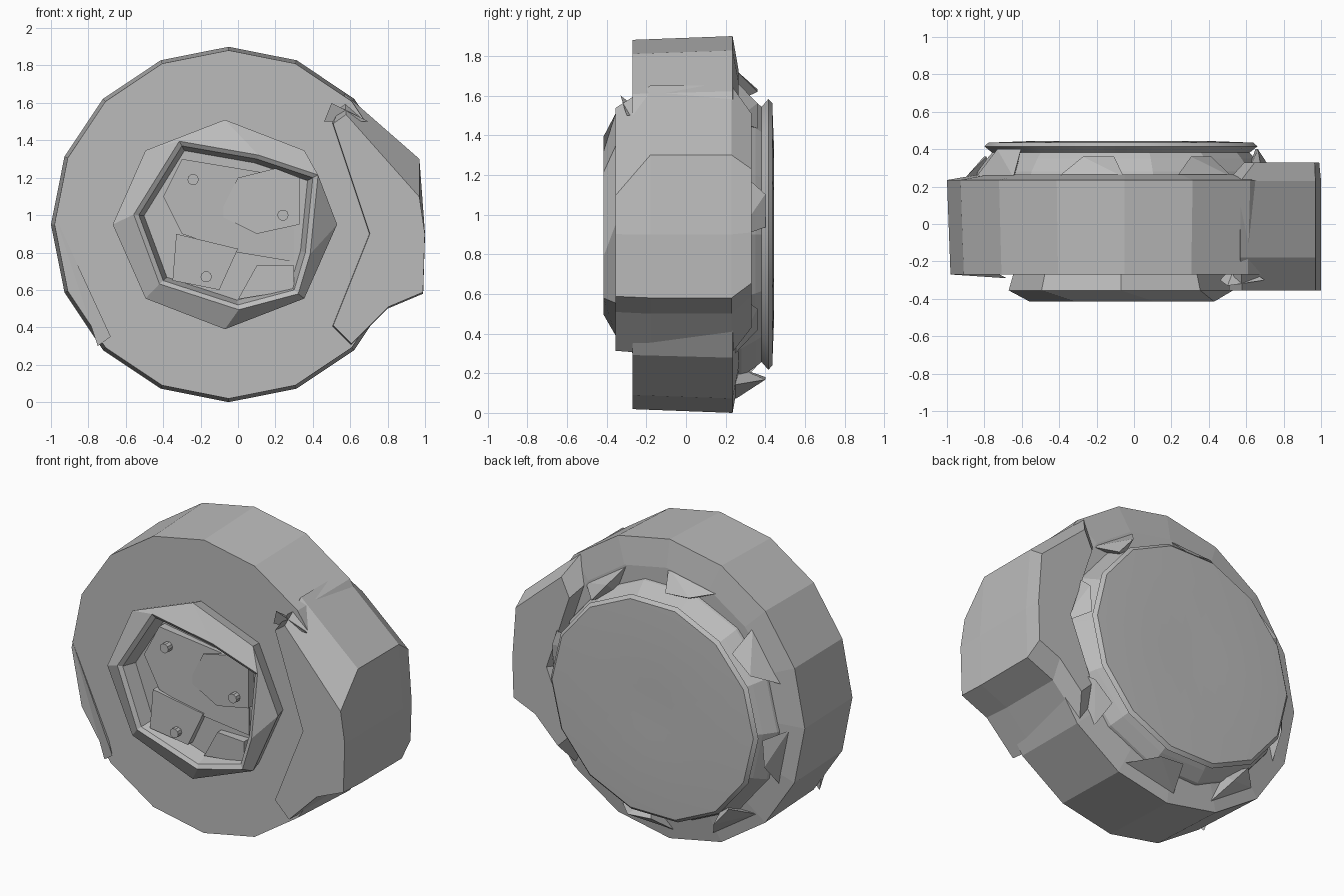
import bpy, bmesh, math
from mathutils import Vector

cube = bpy.data.objects.get("Cube")
if cube:
    bpy.data.objects.remove(cube, do_unlink=True)

colour = (.5, .5, .5, 1)
grey = bpy.data.materials.new("plain grey")
grey.use_nodes = True
grey.diffuse_color = colour
grey.node_tree.nodes["Principled BSDF"].inputs["Base Color"].default_value = colour


def finish(name, bm, smooth=False):
    """Turn a bmesh into a grey object, with optional smooth shading."""
    bmesh.ops.recalc_face_normals(bm, faces=bm.faces)
    mesh = bpy.data.meshes.new(name)
    bm.to_mesh(mesh)
    bm.free()
    mesh.materials.append(grey)
    ob = bpy.data.objects.new(name, mesh)
    bpy.context.collection.objects.link(ob)
    if smooth:
        bpy.ops.object.select_all(action='DESELECT')
        ob.select_set(True)
        bpy.context.view_layer.objects.active = ob
        bpy.ops.object.shade_smooth_by_angle(angle=math.radians(35))


def loft(name, centre, rings, smooth=False):
    """Skin a series of (x-z outline, y, scale about centre) and cap both ends."""
    bm = bmesh.new()
    cx, cz = centre
    loops = [[bm.verts.new((cx + (x - cx) * scale, y, cz + (z - cz) * scale)) for x, z in outline]
             for outline, y, scale in rings]
    for lower, upper in zip(loops, loops[1:]):
        for i in range(len(lower)):
            bm.faces.new((lower[i - 1], lower[i], upper[i], upper[i - 1]))
    bm.faces.new(loops[0])
    bm.faces.new(loops[-1])
    finish(name, bm, smooth)


def polygon(centre, width, height, sides):
    """A regular outline, half width by half height."""
    angles = [math.tau * i / sides for i in range(sides)]
    return [(centre[0] + width * math.cos(a), centre[1] + height * math.sin(a)) for a in angles]


def shard(name, points):
    """A small closed wedge: the hull of a few points."""
    bm = bmesh.new()
    for point in points:
        bm.verts.new(point)
    bmesh.ops.convex_hull(bm, input=bm.verts)
    finish(name, bm)


def plate(name, front, lean, outline):
    """A slanted slab: its face leans along x, its back is sunk in the recess."""
    shard(name, [(x, front + lean * x, z) for x, z in outline] + [(x, -.25, z) for x, z in outline])


# Main drum, with a shallow slope on its back shoulder
axis = (-.05, .95)
drum = polygon(axis, .95, .95, 16)
loft("drum", axis, [(drum, -.27, .98), (drum, .235, 1), (drum, .265, .82)])

# Housing block on the left side, chamfered at its front and back corners
block = [(.5, 1.5), (.57, 1.65), (.97, 1.3), (1, .9), (.99, .58), (.8, .5), (.6, .3), (.5, .4), (.7, .9)]
front = [(x, z - .2 if x > .9 and z > 1 else min(z, 1.55)) for x, z in block]
loft("side_housing", (.95, .95),
     [(front, -.355, .98), (block, -.18, 1), (block, .23, 1), (block, .33, .8)])

# Raised front ring around a shallow, uneven recess
hub = (-.07, .95)
ring = polygon(hub, .6, .56, 8)
opening = [(.36, .8), (.4, 1.2), (.1, 1.3), (-.3, 1.37), (-.53, 1), (-.4, .65), (0, .52), (.3, .6)]
loft("front_ring", hub, [(ring, -.25, .95), (ring, -.355, 1), (opening, -.415, 1.06),
                         (opening, -.4, 1), (opening, -.31, .94)])

# Faceted cap and slanted plates in the recess
plate("recess_cap", -.35, -.05, [(-.1, 1), (0, 1.2), (.2, 1.25), (.33, 1.2), (.33, .95), (.1, .9)])
plate("recess_upper_plate", -.34, .08, [(-.4, 1.1), (-.3, 1.3), (.3, 1.2), (.3, .75), (0, .8), (-.3, .9)])
plate("recess_lower_plate", -.35, .1, [(-.35, .65), (-.33, .9), (0, .82), (-.1, .6)])
plate("recess_corner_plate", -.34, -.1, [(0, .55), (.1, .73), (.3, .73), (.3, .6)])

# Three pins
for i, spot in enumerate([(-.24, 1.19), (.24, 1), (-.17, .67)]):
    pin = polygon(spot, .03, .03, 10)
    loft(f"pin_{i + 1}", spot, [(pin, -.28, 1), (pin, -.4, 1)])

# Slightly domed back cover
middle = (-.07, .9)
cover = polygon(middle, .73, .7, 14)
loft("back_cover", middle, [(cover, .38, .94), (cover, .415, 1), (cover, .435, .97),
                            (cover, .445, .6), (cover, .44, .2)], smooth=True)

# Collar behind the drum, necking in under the back cover
loft("back_collar", middle, [(cover, .2, 1.08), (cover, .28, 1.05), (cover, .35, .98), (cover, .4, .92)])

# Broken wedges leaning from the drum shoulder onto the collar
for i in range(8):
    def around(turn, radius, y):
        angle = math.tau * i / 8 + .2 + turn
        return Vector((middle[0] + radius * math.cos(angle), y, middle[1] + radius * math.sin(angle)))
    lift = .4 if i % 3 == 0 else .36
    shard(f"collar_wedge_{i + 1}", [around(-.22, .83, .25), around(.22, .83, .25), around(0, .68, .25),
                                    around(.07, .76, lift), around(-.15, .72, lift)])

# Loose slivers on the front of the drum and housing
shard("upper_sliver", [(.5, -.33, 1.6), (.46, -.3, 1.5), (.7, -.3, 1.5), (.55, -.2, 1.5)])
shard("lower_sliver", [(-.98, -.27, 1), (-.75, -.27, .3), (-.68, -.29, .35), (-.85, -.2, .7)])
